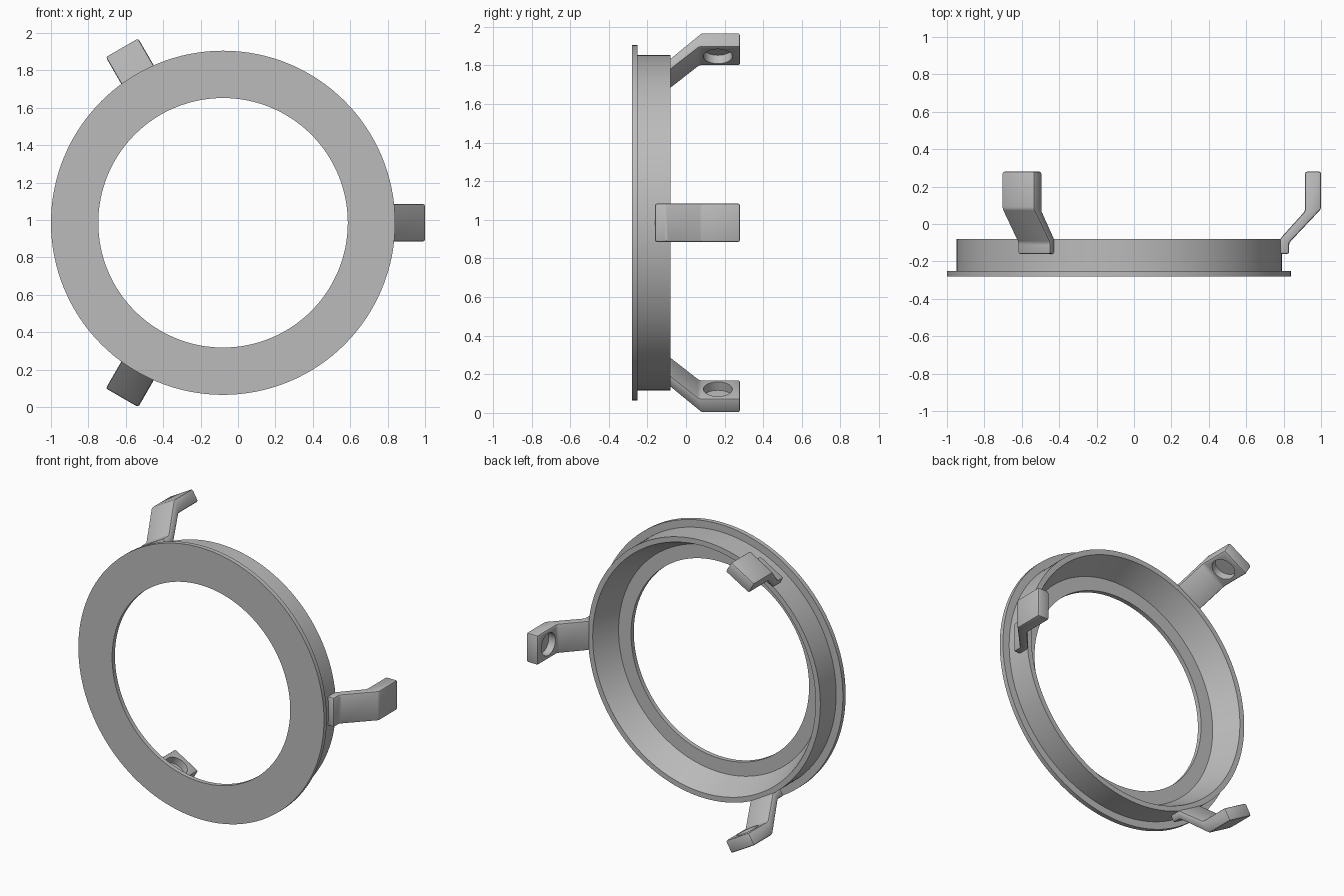
import bpy, bmesh, math

default = bpy.data.objects.get("Cube")
if default:
    bpy.data.objects.remove(default, do_unlink=True)

CENTRE = (-0.08, 0.0, 0.985)
SEGMENTS = 128

grey = bpy.data.materials.new("plain_grey")
grey.use_nodes = True
colour = (0.5, 0.5, 0.5, 1)
grey.diffuse_color = colour
grey.node_tree.nodes["Principled BSDF"].inputs["Base Color"].default_value = colour


def make_object(name, bm):
    bmesh.ops.recalc_face_normals(bm, faces=bm.faces)
    mesh = bpy.data.meshes.new(name)
    bm.to_mesh(mesh)
    bm.free()
    mesh.materials.append(grey)
    obj = bpy.data.objects.new(name, mesh)
    bpy.context.collection.objects.link(obj)
    return obj


def activate(obj):
    bpy.ops.object.select_all(action='DESELECT')
    obj.select_set(True)
    bpy.context.view_layer.objects.active = obj


def lathe(name, profile):
    """Closed (radius, y) section turned about the y axis."""
    bm = bmesh.new()
    rings = []
    for i in range(SEGMENTS):
        a = 2 * math.pi * i / SEGMENTS
        rings.append([bm.verts.new((r * math.cos(a), y, r * math.sin(a)))
                      for r, y in profile])
    n = len(profile)
    for i, ring in enumerate(rings):
        after = rings[(i + 1) % SEGMENTS]
        for j in range(n):
            k = (j + 1) % n
            bm.faces.new((ring[j], ring[k], after[k], after[j]))
    return make_object(name, bm)


def extrude_profile(name, profile, width):
    """Closed (x, y) section given a width along z."""
    bm = bmesh.new()
    face = bm.faces.new([bm.verts.new((x, y, -width / 2)) for x, y in profile])
    out = bmesh.ops.extrude_face_region(bm, geom=[face])
    verts = [v for v in out["geom"] if isinstance(v, bmesh.types.BMVert)]
    bmesh.ops.translate(bm, verts=verts, vec=(0, 0, width))
    return make_object(name, bm)


# Trim ring: front flange, outer wall and tapered inside
ring = lathe("trim_ring", [
    (0.667, -0.28), (0.92, -0.28), (0.92, -0.25), (0.87, -0.25),
    (0.87, -0.08), (0.835, -0.08), (0.76, -0.25), (0.667, -0.25)])
ring.location = CENTRE
activate(ring)
bpy.ops.object.shade_smooth_by_angle(angle=math.radians(25))

# Mounting clip: foot on the wall, sloping arm and thick tip
clip = extrude_profile("mounting_clip_1", [
    (0.86, -0.16), (0.91, -0.16), (0.91, -0.10), (1.08, 0.08),
    (1.08, 0.28), (0.995, 0.28), (0.995, 0.07), (0.86, -0.08)], 0.2)
activate(clip)
bevel = clip.modifiers.new("soft_edges", 'BEVEL')
bevel.width = 0.011
bevel.segments = 2
bpy.ops.object.modifier_apply(modifier=bevel.name)

# Round pocket in the inner face of the tip
bpy.ops.mesh.primitive_cylinder_add(vertices=32, radius=0.075, depth=0.1,
                                    location=(0.995, 0.165, 0),
                                    rotation=(0, math.pi / 2, 0))
cutter = bpy.context.object
cutter.name = "pocket_cutter"
cutter.hide_render = True
cutter.data.materials.append(grey)
activate(clip)
cut = clip.modifiers.new("pocket", 'BOOLEAN')
cut.operation = 'DIFFERENCE'
cut.object = cutter
bpy.ops.object.modifier_apply(modifier=cut.name)
bpy.data.objects.remove(cutter, do_unlink=True)
bpy.ops.object.shade_smooth_by_angle(angle=math.radians(30))

# Three clips spaced evenly around the ring
for i in range(3):
    part = clip if i == 0 else clip.copy()
    if i:
        part.name = f"mounting_clip_{i + 1}"
        bpy.context.collection.objects.link(part)
    part.rotation_euler = (0, -i * 2 * math.pi / 3, 0)
    part.location = CENTRE
